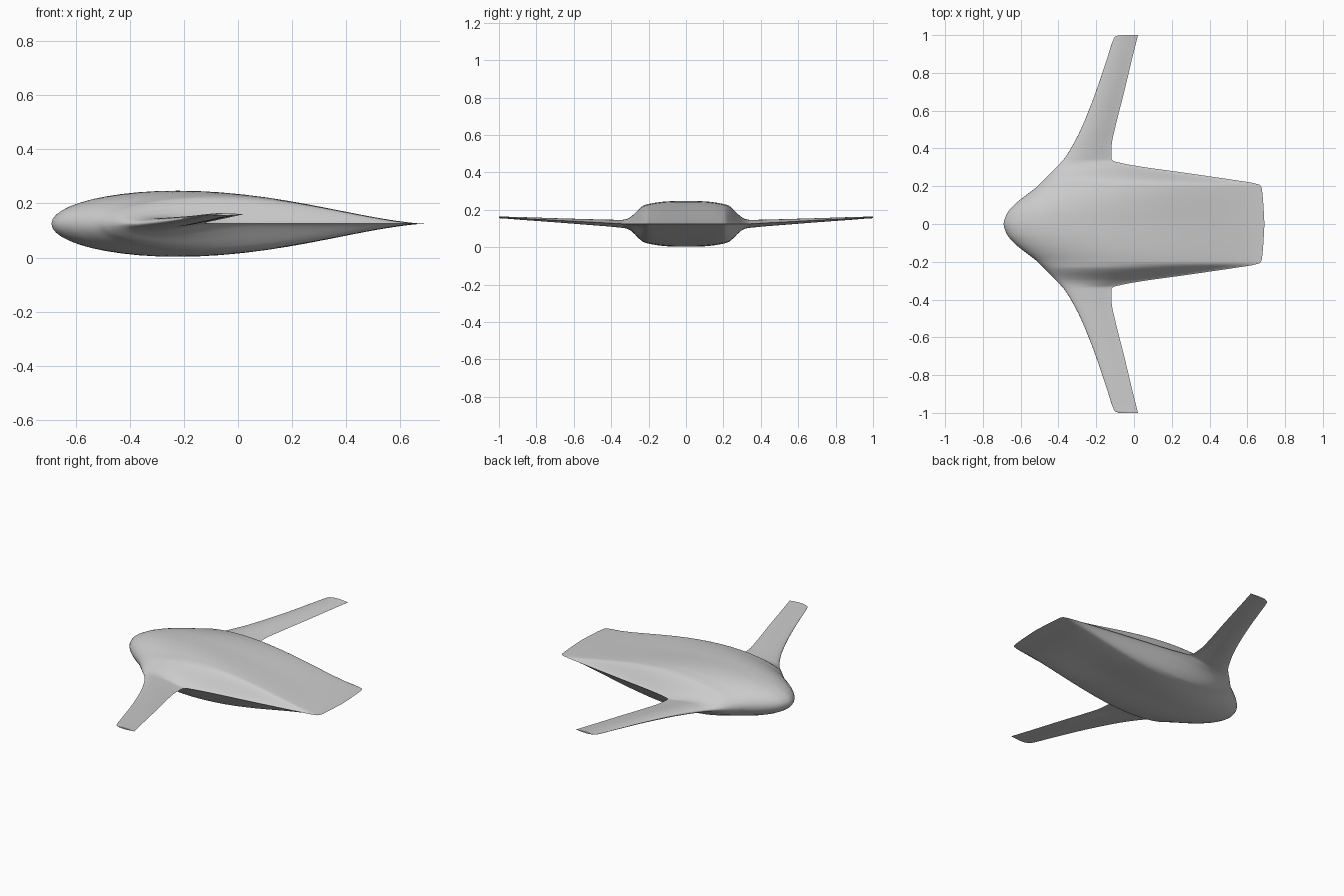
import bpy, bmesh, math

if "Cube" in bpy.data.objects:
    bpy.data.objects.remove(bpy.data.objects["Cube"], do_unlink=True)

# Span stations: distance out, leading edge, trailing edge, half thickness
STATIONS = [
    (0, -.69, .69, .122), (.05, -.675, .688, .122), (.1, -.635, .685, .12),
    (.15, -.575, .681, .115), (.19, -.522, .676, .108), (.205, -.506, .668, .105),
    (.215, -.496, .64, .102), (.23, -.48, .55, .096), (.25, -.461, .415, .08),
    (.28, -.432, .205, .05), (.3, -.412, .06, .034), (.32, -.392, -.055, .025),
    (.335, -.378, -.112, .022), (.35, -.366, -.12, .021), (.42, -.323, -.118, .018),
    (.5, -.282, -.102, .016), (.7, -.202, -.052, .011), (.9, -.135, -.004, .007),
    (.98, -.108, .016, .005), (.992, -.1, .019, .005), (1, -.08, .021, .004),
]
STEPS = 4
CHORD = 28
CREST = .333


def slope(i, k):
    """Monotone slope of column k at station i."""
    if i in (0, len(STATIONS) - 1):
        return 0 if i == 0 else slope(i - 1, k)
    a, b, c = STATIONS[i - 1:i + 2]
    left = (b[k] - a[k]) / (b[0] - a[0])
    right = (c[k] - b[k]) / (c[0] - b[0])
    return 2 * left * right / (left + right) if left * right > 0 else 0


def spanwise():
    """Smoothly interpolated stations from the middle to the tip."""
    for i in range(len(STATIONS) - 1):
        a, b = STATIONS[i], STATIONS[i + 1]
        h = b[0] - a[0]
        for s in range(STEPS):
            t = s / STEPS
            row = [a[0] + h * t]
            for k in (1, 2, 3):
                row.append((2*t**3 - 3*t*t + 1) * a[k] + (3*t*t - 2*t**3) * b[k]
                           + h * ((t**3 - 2*t*t + t) * slope(i, k) + (t**3 - t*t) * slope(i + 1, k)))
            yield row
    yield list(STATIONS[-1])


def thickness(u):
    """Rounded nose, long tapering tail."""
    if u < CREST:
        return math.sqrt(max(0, 1 - ((CREST - u) / CREST) ** 2))
    v = (u - CREST) / (1 - CREST)
    return max(0, (1 + math.cos(math.pi * v)) / 2) ** .7


def section(bm, y, le, te, half):
    """Closed loop: over the top from nose to tail, back underneath."""
    mid = .125 + .035 * max(0, abs(y) - .34) / .66
    loop = []
    for j in range(2 * CHORD):
        u = (1 - math.cos(math.pi * j / CHORD)) / 2
        side = 1 if j < CHORD else -1
        loop.append(bm.verts.new((le + (te - le) * u, y, mid + side * half * thickness(u))))
    return loop


# Blended body and wings, lofted from tip to tip
rows = list(spanwise())
rows = [[-r[0]] + r[1:] for r in reversed(rows[1:])] + rows
bm = bmesh.new()
loops = [section(bm, *r) for r in rows]
for a, b in zip(loops, loops[1:]):
    for j in range(len(a)):
        n = (j + 1) % len(a)
        bm.faces.new((a[j], a[n], b[n], b[j]))
for tip in (loops[0], loops[-1]):
    bm.faces.new(tip)
bmesh.ops.recalc_face_normals(bm, faces=bm.faces)
mesh = bpy.data.meshes.new("blended_wing_body")
bm.to_mesh(mesh)
bm.free()
body = bpy.data.objects.new("blended_wing_body", mesh)
bpy.context.collection.objects.link(body)

# Plain grey skin
grey = bpy.data.materials.new("light_grey")
grey.use_nodes = True
colour = (.6, .6, .6, 1)
grey.diffuse_color = colour
grey.node_tree.nodes["Principled BSDF"].inputs["Base Color"].default_value = colour
mesh.materials.append(grey)

bpy.context.view_layer.objects.active = body
body.select_set(True)
bpy.ops.object.shade_smooth_by_angle(angle=math.radians(35))
